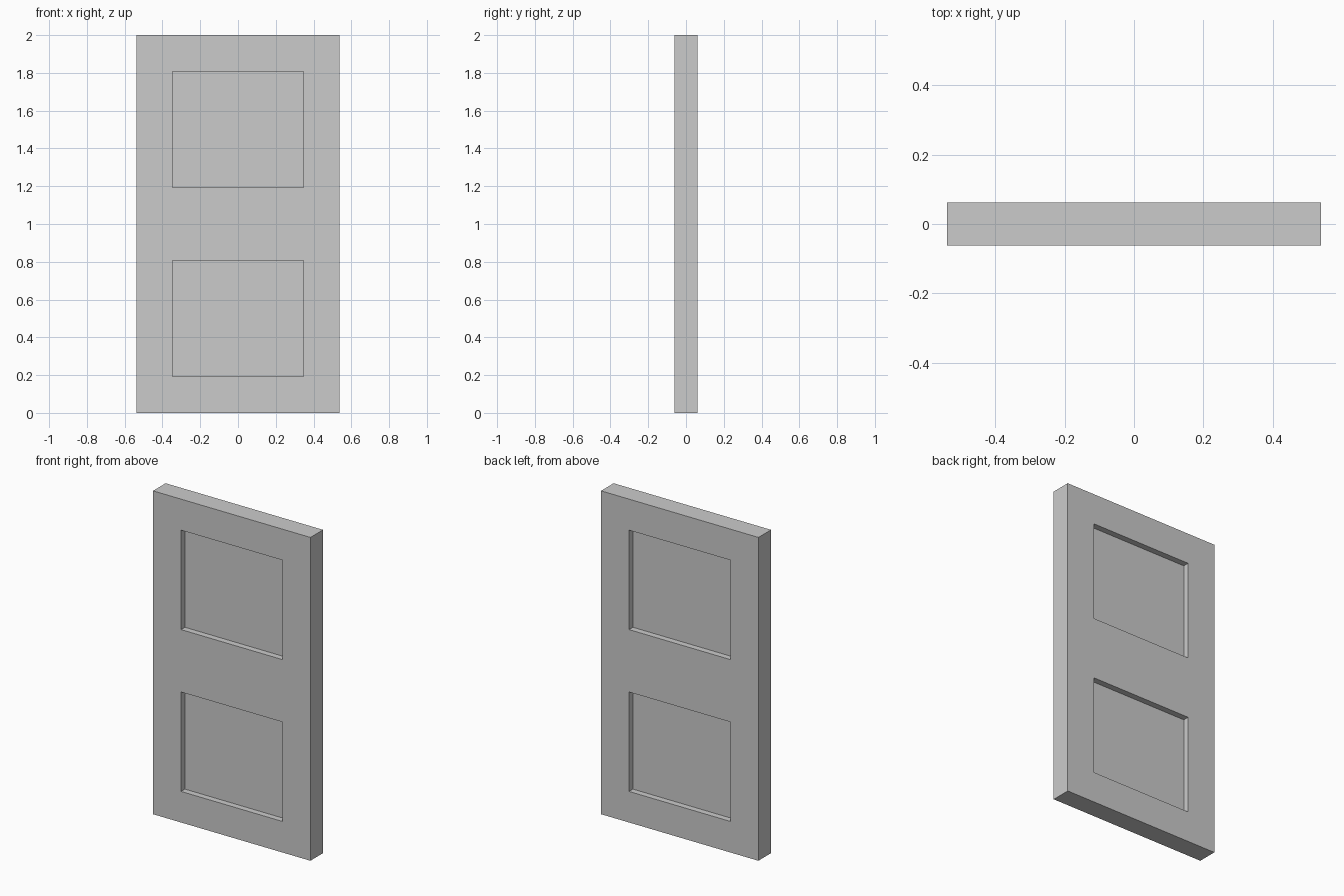
import bpy, bmesh
from mathutils import Matrix

if "Cube" in bpy.data.objects:
    bpy.data.objects.remove(bpy.data.objects["Cube"])

WIDTH, THICK, HEIGHT = 1.077, 0.123, 2.0
BORDER, PANEL_H, DEPTH = 0.192, 0.615, 0.038
PANEL_X = WIDTH / 2 - BORDER
PANELS = [(BORDER, BORDER + PANEL_H), (HEIGHT - BORDER - PANEL_H, HEIGHT - BORDER)]

# Door slab
bm = bmesh.new()
bmesh.ops.create_cube(bm, size=1, matrix=Matrix.Translation((0, 0, HEIGHT / 2))
                      @ Matrix.Diagonal((WIDTH, THICK, HEIGHT, 1)))


def cut(co, normal):
    bmesh.ops.bisect_plane(bm, geom=bm.verts[:] + bm.edges[:] + bm.faces[:],
                           plane_co=co, plane_no=normal)


# Stile and rail lines
for x in (-PANEL_X, PANEL_X):
    cut((x, 0, 0), (1, 0, 0))
for pair in PANELS:
    for z in pair:
        cut((0, 0, z), (0, 0, 1))

# Recessed panels, front and back
bm.normal_update()
recess = []
for f in bm.faces:
    c = f.calc_center_median()
    if abs(f.normal.y) > 0.9 and abs(c.x) < PANEL_X and any(a < c.z < b for a, b in PANELS):
        recess.append(f)
for f in bmesh.ops.extrude_discrete_faces(bm, faces=recess)["faces"]:
    side = 1 if f.calc_center_median().y > 0 else -1
    bmesh.ops.translate(bm, verts=f.verts[:], vec=(0, -side * DEPTH, 0))
bmesh.ops.recalc_face_normals(bm, faces=bm.faces[:])

mesh = bpy.data.meshes.new("door")
bm.to_mesh(mesh)
bm.free()
bpy.context.collection.objects.link(bpy.data.objects.new("door", mesh))
